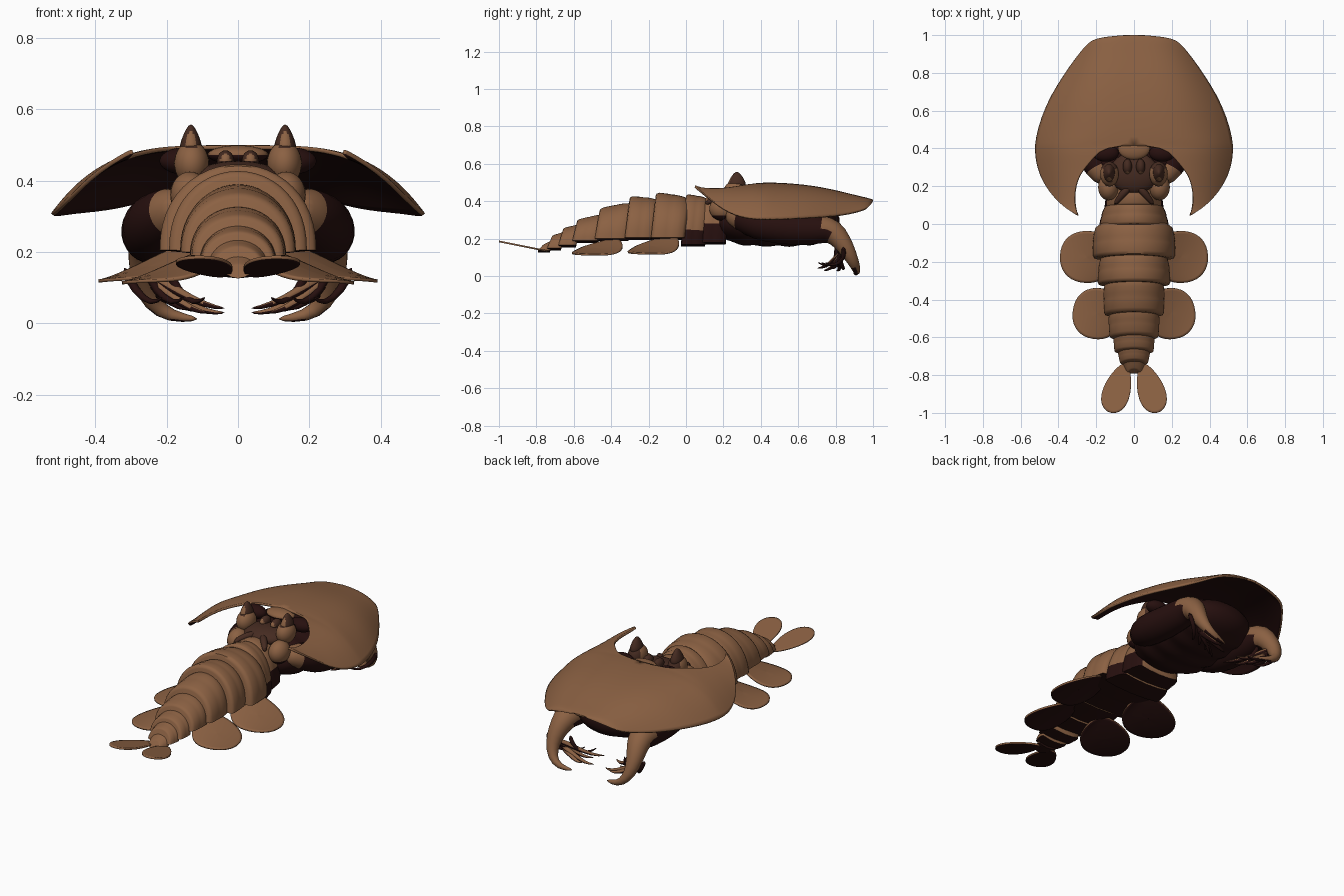
import bpy, bmesh, math
from mathutils import Vector

if "Cube" in bpy.data.objects:
    bpy.data.objects.remove(bpy.data.objects["Cube"])


def material(name, rgb):
    m = bpy.data.materials.new(name)
    m.diffuse_color = (*rgb, 1)
    m.use_nodes = True
    m.node_tree.nodes["Principled BSDF"].inputs["Base Color"].default_value = m.diffuse_color
    return m


TAN = material("tan shell", (0.26, 0.12, 0.056))
DARK = material("dark maroon underside", (0.02, 0.005, 0.0045))
BROWN = material("deep brown", (0.06, 0.024, 0.015))


def finish(name, bm, mats, rule=None, mirror=False, subsurf=0, thick=0, up=False, angle=40):
    """Turn a bmesh into a finished object; rule picks a material per face."""
    if up:
        bm.normal_update()
        if sum(f.normal.z for f in bm.faces) < 0:
            bmesh.ops.reverse_faces(bm, faces=bm.faces[:])
    else:
        bmesh.ops.recalc_face_normals(bm, faces=bm.faces[:])
    bm.normal_update()
    if rule:
        for f in bm.faces:
            f.material_index = rule(f.calc_center_median(), f.normal)
    me = bpy.data.meshes.new(name)
    bm.to_mesh(me)
    bm.free()
    for m in mats:
        me.materials.append(m)
    ob = bpy.data.objects.new(name, me)
    bpy.context.collection.objects.link(ob)
    bpy.ops.object.select_all(action='DESELECT')
    ob.select_set(True)
    bpy.context.view_layer.objects.active = ob
    bpy.ops.object.shade_smooth_by_angle(angle=math.radians(angle))
    if mirror:
        mod = ob.modifiers.new("mirror", 'MIRROR')
        mod.merge_threshold = 0.0005
    if subsurf:
        mod = ob.modifiers.new("smooth", 'SUBSURF')
        mod.levels = mod.render_levels = subsurf
    if thick:
        mod = ob.modifiers.new("thickness", 'SOLIDIFY')
        mod.thickness, mod.offset = thick, -1
        mod.material_offset = 1
    return ob


def loft(rows, closed=True, caps=True):
    """Skin a list of equal-length point rows."""
    bm = bmesh.new()
    vs = [[bm.verts.new(p) for p in r] for r in rows]
    n = len(rows[0])
    for a, b in zip(vs, vs[1:]):
        for i in range(n if closed else n - 1):
            j = (i + 1) % n
            bm.faces.new((a[i], a[j], b[j], b[i]))
    if caps:
        bm.faces.new(vs[0])
        bm.faces.new(vs[-1][::-1])
    return bm


def tube(path, radii, n=10):
    """Tapered tube along a path, keeping the ring frame from twisting."""
    pts = [Vector(p) for p in path]
    side, rows = Vector((0, 0, 1)), []
    for i, p in enumerate(pts):
        t = (pts[min(i + 1, len(pts) - 1)] - pts[max(i - 1, 0)]).normalized()
        side = (side - t * side.dot(t)).normalized()
        other = t.cross(side)
        rows.append([p + radii[i] * (side * math.cos(a) + other * math.sin(a))
                     for a in (2 * math.pi * k / n for k in range(n))])
    return loft(rows)


def ball(name, centre, radii, mats, rule=None, mirror=False, point=0):
    """Ellipsoid, optionally drawn to a point at the top."""
    bm = bmesh.new()
    bmesh.ops.create_uvsphere(bm, u_segments=24, v_segments=16, radius=1)
    for v in bm.verts:
        k = 1 - point * max(v.co.z, 0)
        v.co = Vector((v.co.x * k * radii[0], v.co.y * k * radii[1], v.co.z * radii[2])) + Vector(centre)
    return finish(name, bm, mats, rule, mirror, angle=60)


# Head shield: y, inner x, outer x, crown height, rim height
SHIELD = [(0.05, .295, .305, .49, .485), (0.08, .31, .36, .495, .455), (.14, .317, .425, .50, .405),
          (.20, .31, .468, .50, .36), (.26, .29, .50, .50, .33), (.32, .24, .516, .50, .315),
          (.36, .205, .523, .50, .31), (.405, .16, .524, .50, .308), (.42, 0, .524, .50, .308),
          (.50, 0, .512, .50, .308), (.63, 0, .467, .49, .315), (.74, 0, .405, .473, .32),
          (.84, 0, .338, .45, .33), (.91, 0, .285, .432, .345), (.955, 0, .247, .422, .36),
          (.985, 0, .205, .414, .375), (.996, 0, .10, .41, .395), (1.0, 0, .05, .409, .40)]
rows = []
for y, inner, outer, crown, rim in SHIELD:
    power = 3.8 if y < .45 else 3.2
    xs = [inner + (outer - inner) * i / 16 for i in range(17)]
    rows.append([(x, y, crown - (crown - rim) * (x / outer) ** power) for x in xs])
finish("head_shield", loft(rows, closed=False, caps=False), [TAN, DARK],
       mirror=True, subsurf=1, thick=.012, up=True, angle=80)


def segment(name, y0, y1, w0, w1, top0, top1, bottom, split=0.0):
    """Arched body ring, leaning forward, tucked in at both ends."""
    rows = []
    for t, s in ((0, .86), (.08, .95), (.25, .99), (.42, 1.01), (.5, 1), (.58, 1.015), (.88, 1.02), (.97, .98), (1, .9)):
        y, w = y0 + (y1 - y0) * t, (w0 + (w1 - w0) * t) * s
        h = (top0 + (top1 - top0) * t - bottom) * (1 + (s - 1) * .7)
        row = []
        for k in range(25):
            a = math.pi * k / 24
            up = math.sin(a) ** .9
            row.append((w * math.cos(a), y + (up - .7) * .025, bottom + h * up))
        row += [(-w * .6, y - .0175, bottom - .008), (0, y - .0175, bottom - .012), (w * .6, y - .0175, bottom - .008)]
        rows.append(row)
    finish(name, loft(rows), [TAN, DARK], lambda c, n: int(n.z < -.35 or c.z < split), angle=50)


# Neck and tail rings, from the head backwards
SEGMENTS = [(.23, .09, .14, .155, .42, .42, .18, .29), (.12, -.01, .16, .185, .42, .435, .17, .25),
            (.01, -.17, .215, .215, .425, .445, .205, 0), (-.15, -.31, .185, .19, .415, .425, .205, 0),
            (-.29, -.47, .165, .155, .40, .36, .20, 0), (-.45, -.59, .14, .125, .335, .30, .19, 0),
            (-.57, -.665, .112, .10, .28, .255, .165, 0), (-.65, -.725, .09, .07, .24, .215, .15, 0),
            (-.71, -.775, .065, .035, .20, .165, .138, 0)]
for i, s in enumerate(SEGMENTS):
    segment(("neck_ring_%d" if i < 2 else "tail_ring_%d") % (i + 1), *s)


def lobe(name, cx, cy, rx, ry, turn, height, square=1, taper=0):
    """Thin mirrored oval plate whose height follows a function of x and y."""
    rows = []
    for r in (.02, .3, .55, .75, .9, 1):
        row = []
        for k in range(36):
            c, s = math.cos(2 * math.pi * k / 36), math.sin(2 * math.pi * k / 36)
            u = r * rx * math.copysign(abs(c) ** square, c) * (1 - taper * s)
            v = r * ry * math.copysign(abs(s) ** square, s)
            x = cx + u * math.cos(turn) - v * math.sin(turn)
            y = cy + u * math.sin(turn) + v * math.cos(turn)
            row.append((x, y, height(x, y)))
        rows.append(row)
    bm = loft(rows, caps=False)
    bm.faces.new([v for v in bm.verts][:36])
    finish(name, bm, [TAN, DARK], mirror=True, thick=.009, up=True, angle=80)


def droop(x0, x1, y0, y1, low, rise):
    """Height that falls outwards and towards the rear edge."""
    def height(x, y):
        a = max(0, min(1, (x1 - x) / (x1 - x0)))
        b = max(0, min(1, (y - y0) / (y1 - y0)))
        return low + rise * a ** 1.2 * (.15 + .85 * b ** .8)
    return height


# Swimming flaps and tail fan
lobe("front_swim_flap", .25, -.175, .142, .137, .05, droop(.14, .392, -.31, -.04, .123, .115), .9)
lobe("rear_swim_flap", .195, -.475, .13, .135, .15, droop(.09, .325, -.61, -.34, .118, .1), .9)
lobe("tail_fan", .086, -.868, .07, .135, math.radians(18),
     lambda x, y: .142 + (-.76 - y) * .2, 1, .3)

# Dark head underbody, with soft cross ridges
rows = []
for i in range(31):
    t = i / 30
    y = .15 + .67 * t
    e = max(.05, 1 - abs(2 * t - 1) ** 3.5) ** .5
    e *= 1 + .03 * math.sin(t * 34)
    rows.append([(.25 * e * math.cos(a), y, .285 + .125 * e * math.sin(a))
                 for a in (2 * math.pi * k / 28 for k in range(28))])
finish("head_underbody", loft(rows), [DARK], angle=60)

# Eyes on short stalks
ball("eye_stalk", (.13, .265, .448), (.049, .066, .062), [TAN, BROWN],
     lambda c, n: int(n.y > .3 or n.z > .75), True)
ball("eye", (.132, .272, .497), (.031, .047, .06), [TAN, BROWN],
     lambda c, n: int(n.y > -.72 or n.z > .6), True, .4)
ball("eye_socket_rim", (.15, .375, .455), (.07, .045, .038), [DARK], None, True)

# Middle of the head between the eyes
ball("face_plate", (0, .27, .405), (.13, .11, .05), [BROWN])
ball("face_bridge", (0, .40, .472), (.085, .06, .027), [TAN, DARK], lambda c, n: int(n.z < -.2))
ball("face_knob", (.035, .305, .455), (.024, .04, .03), [TAN, BROWN], lambda c, n: int(n.y > -.6 or n.z < 0), True)
ball("shoulder", (.135, .195, .36), (.055, .07, .065), [TAN, DARK], lambda c, n: int(c.z < .32), True)
finish("neck_ridge", tube([(.02, .20, .42), (.06, .16, .418), (.105, .10, .385)], [.02, .022, .012]),
       [BROWN], mirror=True, subsurf=1, angle=80)

# Grasping arms running under the shield and curling down at the front
arm = [(.14, .22, .33), (.19, .29, .315), (.232, .38, .28), (.24, .50, .26), (.24, .62, .25), (.24, .73, .25),
       (.243, .79, .24), (.258, .838, .18), (.262, .873, .12), (.242, .905, .055), (.19, .918, .018), (.11, .90, .012)]
finish("grasping_arm", tube(arm, [.045, .072, .09, .092, .088, .08, .068, .052, .04, .027, .019, .006], 14),
       [TAN, DARK], lambda c, n: int(.30 < c.y < .76 or n.z < -.75 or (c.y < .34 and n.x > .75)), True, 1, angle=80)

# Curved spines on each arm
for i in range(5):
    k = i / 4
    start = Vector((.25 - .015 * k, .855 - .035 * k, .14 - .05 * k))
    tip = Vector((.035 + .05 * (i % 3), .70 + .14 * k, .03 + .012 * ((i + 1) % 2)))
    mid = start.lerp(tip, .4) + Vector((.01, 0, -.01))
    late = start.lerp(tip, .75) + Vector((0, .01, -.018))
    finish("arm_spine_%d" % (i + 1), tube([start, mid, late, tip], [.02, .014, .01, .003], 8),
           [TAN, DARK], lambda c, n: int(n.z < .1 or n.x > .5), True, 1, angle=80)

# Short inner feelers curled beneath the front of the head
for i in range(3):
    x, y = .12 + .06 * i, .73 + .02 * i
    finish("feeler_%d" % (i + 1), tube([(x + .08, y + .07, .16), (x + .05, y + .08, .09), (x, y + .02, .05), (x - .03, y - .03, .075)],
           [.015, .013, .009, .003], 8), [DARK], mirror=True, subsurf=1, angle=80)
